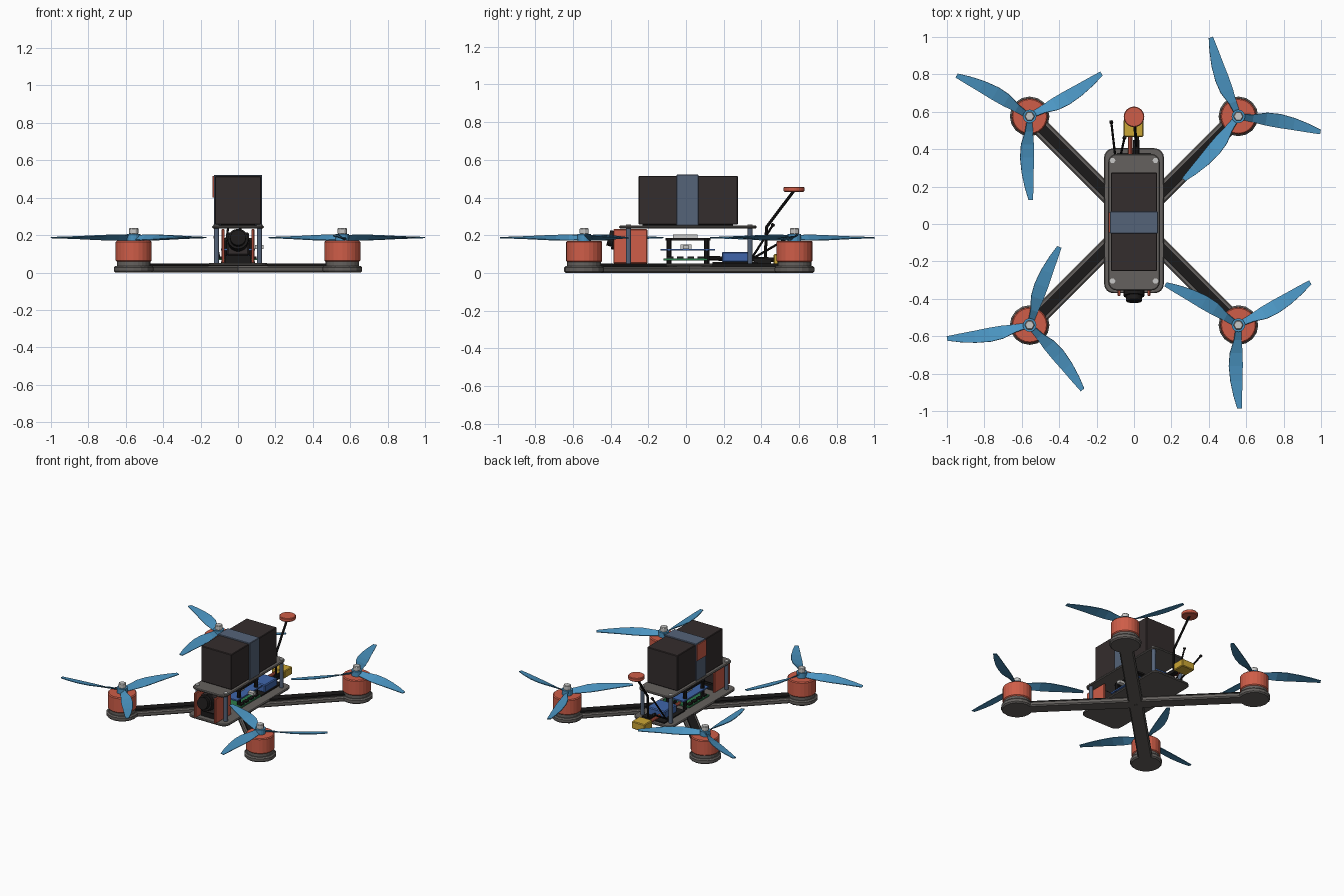
import bpy, bmesh
from math import sin, cos, pi, radians, atan2, hypot
from mathutils import Vector

cube = bpy.data.objects.get("Cube")
if cube:
    bpy.data.objects.remove(cube, do_unlink=True)


def material(name, *rgb):
    m = bpy.data.materials.new(name)
    m.use_nodes = True
    m.diffuse_color = (*rgb, 1)
    m.node_tree.nodes["Principled BSDF"].inputs["Base Color"].default_value = (*rgb, 1)
    return m


RED = material("coral red", .62, .11, .065)
BLUE = material("propeller blue", .07, .3, .54)
GREY = material("frame grey", .13, .12, .112)
DARK = material("battery charcoal", .034, .026, .026)
BLACK = material("black rubber", .011, .01, .01)
SLATE = material("slate blue", .09, .125, .19)
YELLOW = material("connector yellow", .6, .38, .035)
GREEN = material("board green", .025, .2, .07)
ROYAL = material("board blue", .05, .13, .4)
SILVER = material("silver", .58, .58, .57)


def finish(name, bm, mat, bevel=0):
    bmesh.ops.recalc_face_normals(bm, faces=bm.faces)
    me = bpy.data.meshes.new(name)
    bm.to_mesh(me)
    bm.free()
    me.materials.append(mat)
    ob = bpy.data.objects.new(name, me)
    bpy.context.collection.objects.link(ob)
    if bevel:
        mod = ob.modifiers.new("edge", "BEVEL")
        mod.width = bevel
        mod.segments = 1
        mod.limit_method = "ANGLE"
        mod.angle_limit = radians(50)
    return ob


def prism(name, outline, z0, z1, mat, bevel=0):
    bm = bmesh.new()
    face = bm.faces.new([bm.verts.new((x, y, z0)) for x, y in outline])
    ext = bmesh.ops.extrude_face_region(bm, geom=[face])
    for v in ext["geom"]:
        if isinstance(v, bmesh.types.BMVert):
            v.co.z = z1
    return finish(name, bm, mat, bevel)


def box(name, x, y, z, mat, bevel=0):
    pts = [(x[0], y[0]), (x[1], y[0]), (x[1], y[1]), (x[0], y[1])]
    return prism(name, pts, z[0], z[1], mat, bevel)


def disc(name, c, r, z0, z1, mat, sides=24, bevel=0):
    pts = [(c[0] + r * cos(2 * pi * i / sides), c[1] + r * sin(2 * pi * i / sides))
           for i in range(sides)]
    return prism(name, pts, z0, z1, mat, bevel)


def rod(name, a, b, r, mat, sides=10):
    a, b = Vector(a), Vector(b)
    bm = bmesh.new()
    bmesh.ops.create_cone(bm, cap_ends=True, segments=sides, radius1=r, radius2=r,
                          depth=(b - a).length)
    turn = (b - a).to_track_quat("Z", "Y")
    for v in bm.verts:
        v.co = turn @ v.co + (a + b) / 2
    return finish(name, bm, mat)


def rounded(hx, y0, y1, r):
    pts = []
    corners = [(hx - r, y1 - r), (r - hx, y1 - r), (r - hx, y0 + r), (hx - r, y0 + r)]
    for k, (cx, cy) in enumerate(corners):
        for i in range(5):
            a = (k + i / 4) * pi / 2
            pts.append((cx + r * cos(a), cy + r * sin(a)))
    return pts


MID = .0175


def along(tip, d0, d1, half):
    # Rectangle running from the frame centre towards a motor
    d = Vector((tip[0], tip[1] - MID)).normalized()
    n = Vector((-d.y, d.x)) * half
    o = Vector((0, MID))
    return [tuple(p) for p in (o + d * d0 + n, o + d * d0 - n, o + d * d1 - n, o + d * d1 + n)]


def propeller(name, c, start, bow):
    bm = bmesh.new()
    # Stations: radius, half chord, sweep, tilt
    stations = [(.02, .014, 0, .012), (.08, .02, .004, .014), (.15, .034, .012, .013),
                (.22, .037, .014, .01), (.3, .032, .011, .006), (.38, .023, .003, .003),
                (.447, .012, -.006, .001)]
    for k in range(3):
        a = radians(start + 120 * k)
        last = None
        for r, half, sweep, tilt in stations:
            row = []
            for s in (-1, 1):
                t = bow * (sweep + s * half)
                row.append(bm.verts.new((c[0] + r * cos(a) - t * sin(a),
                                         c[1] + r * sin(a) + t * cos(a), .187 + s * tilt)))
            if last:
                bm.faces.new((last[0], last[1], row[1], row[0]))
            last = row
    ob = finish(name, bm, BLUE)
    mod = ob.modifiers.new("thickness", "SOLIDIFY")
    mod.thickness = .005
    mod.offset = 0


# Arms, motors and propellers
corners = [("front_right", -1, -1, 70, 1), ("front_left", 1, -1, 30, -1),
           ("rear_right", -1, 1, 30, -1), ("rear_left", 1, 1, 110, 1)]
for name, sx, sy, start, bow in corners:
    c = (.558 * sx, MID + .558 * sy)
    reach = hypot(c[0], c[1] - MID)
    prism(name + "_arm", along(c, .0, reach, .048), 0, .035, GREY, .008)
    prism(name + "_arm_pad", along(c, .12, reach - .07, .027), .03, .049, BLACK)
    disc(name + "_motor_mount", c, .106, 0, .036, GREY, 16, .008)
    disc(name + "_motor_base", c, .09, .035, .06, GREY)
    disc(name + "_motor_bell", c, .096, .058, .17, RED, 24, .006)
    disc(name + "_shaft", c, .012, .16, .235, SILVER, 12)
    disc(name + "_propeller_hub", c, .036, .17, .206, BLUE, 16)
    disc(name + "_propeller_nut", c, .027, .204, .238, SILVER, 6, .004)
    propeller(name + "_propeller", c, start, bow)

# Frame plates and standoffs
prism("bottom_plate", rounded(.16, -.37, .405, .05), .034, .05, GREY, .005)
prism("top_plate", rounded(.138, -.355, .375, .045), .236, .251, GREY, .005)
for sx in (-1, 1):
    for y in (-.305, .0, .34):
        if y:
            rod("standoff", (sx * .115, y, .05), (sx * .115, y, .237), .014, SLATE, 12)
            disc("standoff_bolt", (sx * .115, y), .016, .25, .257, SILVER, 6)
    # Camera side plates
    box("camera_bracket", sorted((sx * .072, sx * .088)), (-.385, -.205), (.05, .232), RED, .004)

# Camera
box("camera_body", (-.06, .06), (-.345, -.24), (.09, .215), DARK, .008)
rod("camera_barrel", (0, -.33, .165), (0, -.385, .18), .055, BLACK, 20)
rod("camera_lens", (0, -.38, .178), (0, -.412, .187), .042, BLACK, 20)
box("camera_foot", (-.07, .07), (-.33, -.23), (.05, .09), BLACK)

# Battery, strap and buckle
box("battery", (-.123, .123), (-.252, .275), (.256, .515), DARK, .004)
box("battery_pad", (-.09, .09), (-.23, .25), (.25, .258), BLACK)
box("battery_strap", (-.129, .129), (-.05, .066), (.252, .522), SLATE, .003)
box("strap_buckle", (-.135, -.128), (-.046, .062), (.4, .515), RED)

# Electronics stack
box("speed_controller_board", (-.105, .105), (-.12, .115), (.066, .076), GREEN)
box("flight_board", (-.09, .09), (-.135, .155), (.118, .128), ROYAL)
box("flight_chip", (-.03, .03), (-.03, .03), (.128, .15), SILVER)
box("video_board", (-.075, .075), (-.11, .13), (.172, .184), BLACK)
box("video_shield", (-.045, .045), (-.07, .06), (.184, .205), SILVER)
for sx in (-1, 1):
    for y in (-.09, .11):
        rod("stack_post", (sx * .07, y, .05), (sx * .07, y, .185), .014, BLACK)
    for i in range(4):
        x, y = sx * .085, -.085 + i * .055
        box("power_chip", (x - .014, x + .014), (y - .018, y + .018), (.076, .086), BLACK)
box("side_connector", (.09, .135), (-.015, .015), (.126, .146), SILVER)

# Receiver, power lead and connector
box("receiver", (-.06, .085), (.19, .335), (.056, .112), ROYAL, .006)
box("receiver_tape", (-.09, .09), (.14, .38), (.05, .058), BLACK)
for x, mat in ((-.02, RED), (.016, BLACK)):
    rod("power_lead", (x, .1, .078), (x, .49, .07), .012, mat)
box("power_connector", (-.055, .05), (.465, .558), (.045, .1), YELLOW, .005)

# Antennas
for a, b in (((-.1, .36, .08), (-.122, .55, .19)), ((-.075, .35, .08), (-.05, .465, .26))):
    rod("antenna", a, b, .006, BLACK, 8)
    rod("antenna_tip", Vector(b) - (Vector(b) - Vector(a)) * .06, b, .01, BLACK, 8)

# Satellite receiver on its mast
box("mast_foot", (-.005, .03), (.36, .45), (.05, .07), BLACK)
rod("mast_lower", (.012, .42, .06), (.012, .427, .245), .008, BLACK)
rod("mast_upper", (.012, .425, .24), (0, .572, .435), .008, BLACK)
disc("satellite_puck", (0, .573), .055, .43, .456, RED, 24, .004)
